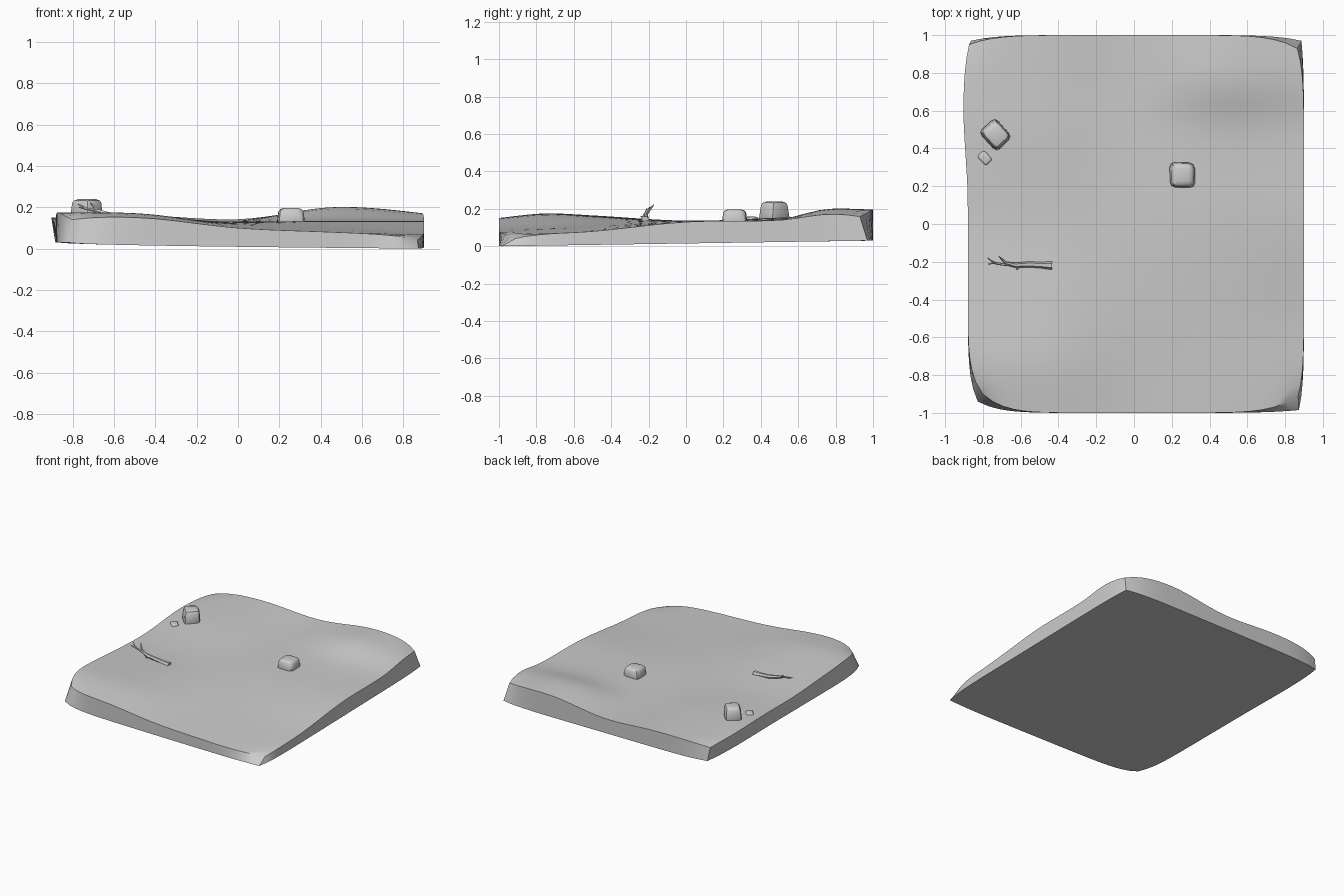
import bpy, bmesh, math, random
from mathutils import Vector, Matrix

if "Cube" in bpy.data.objects:
    bpy.data.objects.remove(bpy.data.objects["Cube"])

random.seed(4)
XS = [-0.88, -0.45, 0, 0.45, 0.88]
YS = [-1, -0.75, -0.5, 0, 0.5, 0.75, 1]
H = [[.155, .148, .10, .08, .065],
     [.178, .168, .11, .09, .07],
     [.165, .157, .12, .10, .08],
     [.137, .134, .13, .13, .13],
     [.150, .152, .13, .145, .14],
     [.150, .156, .135, .197, .175],
     [.155, .160, .142, .195, .185]]


def spline(ks, vs, t):
    # smooth interpolation through control values
    t = max(ks[0], min(ks[-1], t))
    i = max(j for j in range(len(ks) - 1) if ks[j] <= t)
    n = len(ks) - 1
    slope = lambda j: (vs[min(j + 1, n)] - vs[max(j - 1, 0)]) / (ks[min(j + 1, n)] - ks[max(j - 1, 0)])
    d = ks[i + 1] - ks[i]
    s = (t - ks[i]) / d
    return ((2*s**3 - 3*s*s + 1) * vs[i] + (s**3 - 2*s*s + s) * d * slope(i)
            + (3*s*s - 2*s**3) * vs[i + 1] + (s**3 - s*s) * d * slope(i + 1))


def ground_z(x, y):
    return spline(YS, [spline(XS, row, x) for row in H], y)


def bilerp(c, u, v):
    a, b = (u + 1) / 2, (v + 1) / 2
    return (c[0]*(1-a) + c[1]*a) * (1-b) + (c[2]*(1-a) + c[3]*a) * b


def finish(bm, name, angle=35):
    bmesh.ops.recalc_face_normals(bm, faces=bm.faces)
    me = bpy.data.meshes.new(name)
    bm.to_mesh(me)
    bm.free()
    ob = bpy.data.objects.new(name, me)
    bpy.context.collection.objects.link(ob)
    bpy.ops.object.select_all(action='DESELECT')
    ob.select_set(True)
    bpy.context.view_layer.objects.active = ob
    bpy.ops.object.shade_smooth_by_angle(angle=math.radians(angle))
    return ob


# Ground slab: wavy top, gently tilted bottom, worn corners
N = 28


def slab_point(u, v, top):
    # corner inset order: front left, front right, back left, back right
    kx = bilerp([.09, .035, .035, .04] if top else [.06, .03, .025, .015], u, v)
    ky = bilerp([.10, .09, .05, .07] if top else [.06, .015, .03, .03], u, v)
    s = max(0, min(1, (v - .1) / .6))
    half = .9 if u > 0 else .88 + .025 * s * s * (3 - 2*s) * (1 if top else .2)
    x = half * u * (1 - kx * v**8)
    y = v * (1 - ky * abs(u)**7)
    if top:
        return (x, y, ground_z(x, y) - .025 * (u * v)**8)
    front = .03 - .03 * math.sqrt((u + 1) / 2)
    return (x, y, front + (.03 - front) * (v + 1) / 2)


bm = bmesh.new()
grids = []
for top in (True, False):
    g = [[bm.verts.new(slab_point(2*i/N - 1, 2*j/N - 1, top)) for j in range(N + 1)] for i in range(N + 1)]
    for i in range(N):
        for j in range(N):
            bm.faces.new((g[i][j], g[i+1][j], g[i+1][j+1], g[i][j+1]))
    grids.append(g)
rim = [(i, 0) for i in range(N)] + [(N, j) for j in range(N)] + \
      [(N - i, N) for i in range(N)] + [(0, N - j) for j in range(N)]
for k, (i, j) in enumerate(rim):
    p, q = rim[(k + 1) % len(rim)]
    bm.faces.new((grids[0][i][j], grids[0][p][q], grids[1][p][q], grids[1][i][j]))
finish(bm, "ground_slab")


# Rocks: tapered, bevelled, slightly irregular blocks
def rock(name, x, y, z0, z1, sx, sy, angle, jitter):
    bm = bmesh.new()
    bmesh.ops.create_cube(bm, size=1)
    for v in bm.verts:
        if v.co.z > 0:
            v.co.x *= .85
            v.co.y *= .85
        v.co += Vector([random.uniform(-jitter, jitter) for _ in range(2)] + [0])
    bmesh.ops.bevel(bm, geom=bm.edges[:], offset=.2, segments=2, profile=.5, affect='EDGES')
    m = (Matrix.Translation((x, y, (z0 + z1) / 2)) @ Matrix.Rotation(angle, 4, 'Z')
         @ Matrix.Diagonal((sx, sy, z1 - z0, 1)))
    bm.transform(m)
    finish(bm, name, 40)


rock("large_rock", -.73, .473, .13, .24, .142, .118, math.radians(-48), .04)
rock("middle_rock", .255, .26, .11, .197, .138, .138, 0, .03)
rock("small_rock", -.79, .35, .13, .158, .075, .055, math.radians(-45), .03)


# Fallen branch: tapering tubes
def stick(name, pts):
    cu = bpy.data.curves.new(name, 'CURVE')
    cu.dimensions = '3D'
    cu.bevel_depth = 1
    cu.bevel_resolution = 1
    cu.use_fill_caps = True
    sp = cu.splines.new('POLY')
    sp.points.add(len(pts) - 1)
    for p, (x, y, z, r) in zip(sp.points, pts):
        p.co = (x, y, z, 1)
        p.radius = r
    ob = bpy.data.objects.new(name, cu)
    bpy.context.collection.objects.link(ob)
    bpy.ops.object.select_all(action='DESELECT')
    ob.select_set(True)
    bpy.context.view_layer.objects.active = ob
    bpy.ops.object.convert(target='MESH')
    bpy.ops.object.shade_smooth_by_angle(angle=math.radians(40))


stick("branch", [(-.435, -.22, .14, .023), (-.48, -.218, .144, .017), (-.56, -.214, .152, .015),
                 (-.63, -.218, .166, .013), (-.68, -.205, .183, .009), (-.715, -.172, .222, .003)])
stick("twig_long", [(-.645, -.216, .17, .009), (-.70, -.213, .186, .007), (-.74, -.206, .193, .006),
                    (-.772, -.212, .2, .002)])
stick("twig_tip", [(-.73, -.208, .192, .006), (-.755, -.195, .205, .004), (-.775, -.178, .215, .002)])
stick("twig_short", [(-.60, -.215, .16, .008), (-.622, -.242, .158, .003)])
